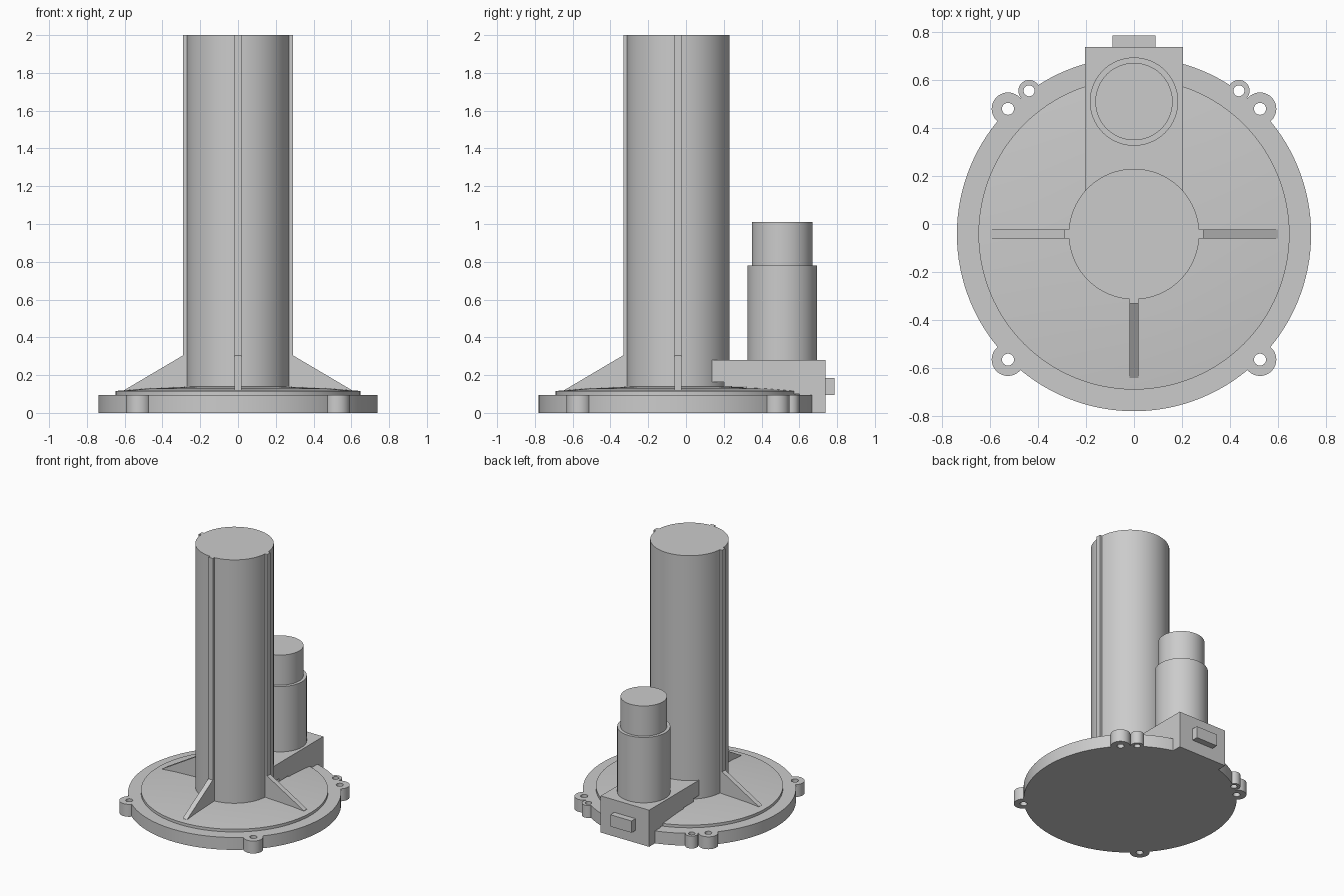
import bpy
import bmesh
from math import radians, pi
from mathutils import Matrix, Vector

if "Cube" in bpy.data.objects:
    bpy.data.objects.remove(bpy.data.objects["Cube"], do_unlink=True)

grey = bpy.data.materials.new("light grey")
grey.use_nodes = True
colour = (0.6, 0.6, 0.6, 1)
grey.diffuse_color = colour
grey.node_tree.nodes["Principled BSDF"].inputs["Base Color"].default_value = colour

CY = -0.042          # shared axis of base and column
FLANGE_H = 0.095
FIN_W = 0.038


def finish(name, bm):
    bmesh.ops.recalc_face_normals(bm, faces=bm.faces)
    mesh = bpy.data.meshes.new(name)
    bm.to_mesh(mesh)
    bm.free()
    obj = bpy.data.objects.new(name, mesh)
    bpy.context.collection.objects.link(obj)
    mesh.materials.append(grey)
    return obj


def smooth(obj):
    bpy.ops.object.select_all(action='DESELECT')
    obj.select_set(True)
    bpy.context.view_layer.objects.active = obj
    bpy.ops.object.shade_smooth_by_angle(angle=radians(30))


def cylinder(name, x, y, r, z0, z1, sides=96):
    bm = bmesh.new()
    bmesh.ops.create_cone(bm, cap_ends=True, segments=sides, radius1=r, radius2=r,
                          depth=z1 - z0,
                          matrix=Matrix.Translation((x, y, (z0 + z1) / 2)))
    return finish(name, bm)


def lathe(name, x, y, profile, sides=96):
    """Revolve (radius, height) points about a vertical axis."""
    bm = bmesh.new()
    verts = [bm.verts.new((x + r, y, z)) for r, z in profile]
    edges = [bm.edges.new(pair) for pair in zip(verts, verts[1:])]
    bmesh.ops.spin(bm, geom=verts + edges, cent=(x, y, 0), axis=(0, 0, 1),
                   angle=2 * pi, steps=sides)
    bmesh.ops.remove_doubles(bm, verts=bm.verts, dist=0.0001)
    obj = finish(name, bm)
    smooth(obj)
    return obj


def plate(name, outline, width, matrix=Matrix()):
    """Extrude an outline in the y-z plane to a width centred on x."""
    bm = bmesh.new()
    face = bm.faces.new([bm.verts.new((-width / 2, y, z)) for y, z in outline])
    out = bmesh.ops.extrude_face_region(bm, geom=[face])["geom"]
    bmesh.ops.translate(bm, vec=Vector((width, 0, 0)),
                        verts=[v for v in out if isinstance(v, bmesh.types.BMVert)])
    bm.transform(matrix)
    return finish(name, bm)


def combine(target, tool, operation):
    mod = target.modifiers.new(operation.lower(), 'BOOLEAN')
    mod.operation = operation
    mod.solver = 'EXACT'
    mod.object = tool
    bpy.ops.object.select_all(action='DESELECT')
    target.select_set(True)
    bpy.context.view_layer.objects.active = target
    bpy.ops.object.modifier_apply(modifier=mod.name)
    bpy.data.objects.remove(tool, do_unlink=True)


# Base flange with screw ears and through holes
flange = cylinder("base_flange", 0, CY, 0.738, 0, FLANGE_H, 128)
ears = [(s * x, y, r, hole) for s in (-1, 1) for x, y, r, hole in
        ((0.525, 0.48, 0.068, 0.025), (0.525, -0.565, 0.068, 0.025),
         (0.437, 0.555, 0.045, 0.023))]
for x, y, r, hole in ears:
    combine(flange, cylinder("ear", x, y, r, 0, FLANGE_H, 40), 'UNION')
for x, y, r, hole in ears:
    combine(flange, cylinder("hole", x, y, hole, -0.1, 0.2, 24), 'DIFFERENCE')
smooth(flange)

# Gently domed cover on the flange
lathe("domed_cover", 0, CY,
      [(0, 0.09), (0.648, 0.09), (0.648, 0.116), (0.5, 0.129), (0.27, 0.139), (0, 0.142)], 128)

# Tall column
lathe("column", 0, CY, [(0, 0.1), (0.272, 0.1), (0.272, 2), (0, 2)])

# Full-height ribs and triangular gussets on three sides
rib = [(-0.25, 0.1), (-0.29, 0.1), (-0.29, 2), (-0.25, 2)]
gusset = [(-0.27, 0.1), (-0.6, 0.1), (-0.6, 0.122), (-0.29, 0.305), (-0.27, 0.305)]
for side, turn in (("front", 0), ("left", 90), ("right", -90)):
    place = Matrix.Translation((0, CY, 0)) @ Matrix.Rotation(radians(turn), 4, 'Z')
    plate(side + "_rib", rib, FIN_W, place)
    plate(side + "_gusset", gusset, FIN_W, place)

# Motor housing that steps over the flange and down behind it
plate("motor_housing",
      [(0.13, 0.28), (0.738, 0.28), (0.738, 0), (0.6, 0), (0.6, 0.1), (0.32, 0.1),
       (0.32, 0.14), (0.2, 0.14), (0.2, 0.163), (0.13, 0.163)], 0.41)

# Connector on the back of the housing
plate("rear_connector", [(0.72, 0.095), (0.786, 0.095), (0.786, 0.185), (0.72, 0.185)], 0.18)

# Stepped motor body
lathe("motor", 0, 0.51,
      [(0, 0.27), (0.184, 0.27), (0.184, 0.78), (0.161, 0.78), (0.161, 1.01), (0, 1.01)])
